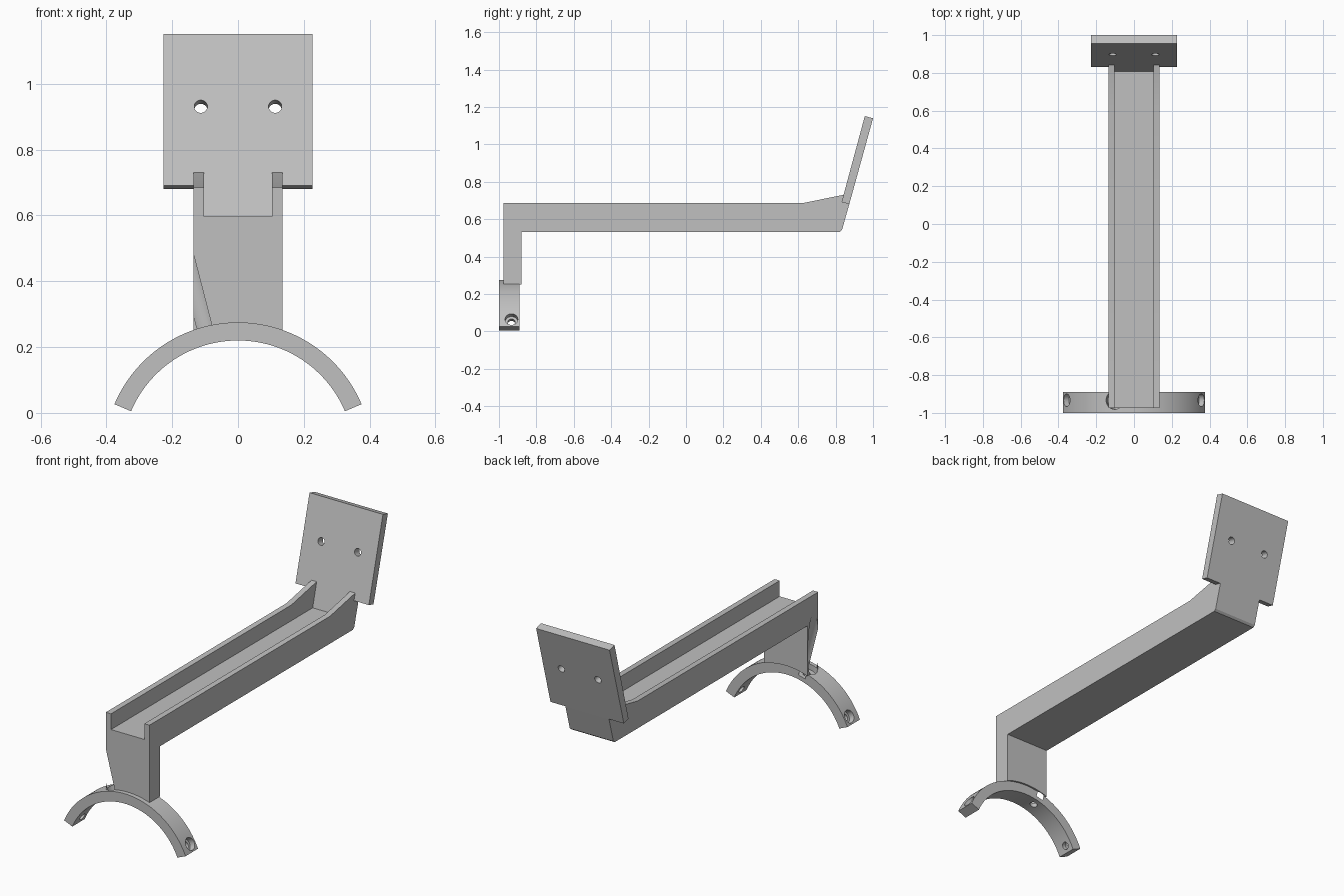
import bpy, bmesh
from math import radians, sin, cos, pi
from mathutils import Vector

cube = bpy.data.objects.get("Cube")
if cube:
    bpy.data.objects.remove(cube, do_unlink=True)

grey = bpy.data.materials.new("plain grey")
grey.use_nodes = True
colour = (0.53, 0.53, 0.53, 1)
grey.diffuse_color = colour
grey.node_tree.nodes["Principled BSDF"].inputs["Base Color"].default_value = colour


def finish(name, bm):
    bmesh.ops.recalc_face_normals(bm, faces=bm.faces)
    mesh = bpy.data.meshes.new(name)
    bm.to_mesh(mesh)
    bm.free()
    mesh.materials.append(grey)
    obj = bpy.data.objects.new(name, mesh)
    bpy.context.collection.objects.link(obj)
    return obj


def prism(name, points, offset):
    """Extrude a closed outline of 3D points by an offset."""
    bm = bmesh.new()
    face = bm.faces.new([bm.verts.new(p) for p in points])
    ext = bmesh.ops.extrude_face_region(bm, geom=[face])
    verts = [v for v in ext["geom"] if isinstance(v, bmesh.types.BMVert)]
    bmesh.ops.translate(bm, verts=verts, vec=offset)
    return finish(name, bm)


def side_prism(name, profile, half_width):
    return prism(name, [(-half_width, y, z) for y, z in profile],
                 (2 * half_width, 0, 0))


def rod(start, end, radius, sides=40):
    """Cylinder cutter between two points."""
    start, end = Vector(start), Vector(end)
    axis = end - start
    bm = bmesh.new()
    bmesh.ops.create_cone(bm, cap_ends=True, segments=sides, radius1=radius,
                          radius2=radius, depth=axis.length)
    obj = finish("cutter", bm)
    obj.rotation_euler = axis.to_track_quat('Z', 'Y').to_euler()
    obj.location = (start + end) / 2
    return obj


def cut(obj, cutter):
    cutter.hide_render = True
    mod = obj.modifiers.new("cut", 'BOOLEAN')
    mod.operation, mod.solver, mod.object = 'DIFFERENCE', 'EXACT', cutter
    bpy.context.view_layer.objects.active = obj
    bpy.ops.object.modifier_apply(modifier=mod.name)
    bpy.data.objects.remove(cutter, do_unlink=True)


# Clamp geometry: an arc about a centre line along y
CENTRE_Z, R_IN, R_OUT = -0.133, 0.353, 0.408
HOLE_Y = -0.933


def polar(radius, degrees, y):
    a = radians(degrees)
    return (radius * cos(a), y, CENTRE_Z + radius * sin(a))


def radial_rod(degrees, r0, r1, radius):
    return rod(polar(r0, degrees, HOLE_Y), polar(r1, degrees, HOLE_Y), radius)


# Curved clamp with counterbored screw holes
steps = 64
angles = [23 + 134 * i / steps for i in range(steps + 1)]
outline = [polar(R_OUT, a, -1) for a in angles]
outline += [polar(R_IN, a, -1) for a in reversed(angles)]
clamp = prism("clamp_arc", outline, (0, 0.11, 0))
for angle, bore in ((29, 0.034), (151, 0.034), (104.5, 0.048)):
    cut(clamp, radial_rod(angle, 0.3, 0.5, 0.02))
    cut(clamp, radial_rod(angle, 0.376, 0.5, bore))

# Arm: channel beam and front post in one side profile
arm = side_prism("channel_arm", [
    (-0.975, 0.2), (-0.88, 0.2), (-0.88, 0.532), (0.822, 0.532),
    (0.834, 0.542), (0.873, 0.68), (0.832, 0.691), (0.843, 0.73),
    (0.62, 0.685), (-0.975, 0.685)], 0.135)
cut(arm, side_prism("channel_cutter", [
    (-1.1, 0.597), (0.807, 0.597), (0.915, 1.0), (-1.1, 1.0)], 0.103))
cut(arm, rod((0, -1.2, CENTRE_Z), (0, -0.7, CENTRE_Z), R_OUT - 0.001, 176))
# Screwdriver clearance through the side of the post
cut(arm, radial_rod(104.5, 0.34, 0.9, 0.048))

# Tilted mounting plate with two holes
plate = side_prism("mounting_plate", [
    (0.832, 0.691), (0.873, 0.68), (1.0, 1.139), (0.956, 1.151)], 0.227)
for x in (-0.113, 0.113):
    cut(plate, rod((x, 0.8, 0.957), (x, 1.02, 0.898), 0.02))

# Smooth the curved surfaces, keep edges crisp
bpy.ops.object.select_all(action='DESELECT')
for obj in (clamp, arm, plate):
    obj.select_set(True)
bpy.context.view_layer.objects.active = clamp
bpy.ops.object.shade_smooth_by_angle(angle=radians(30))
